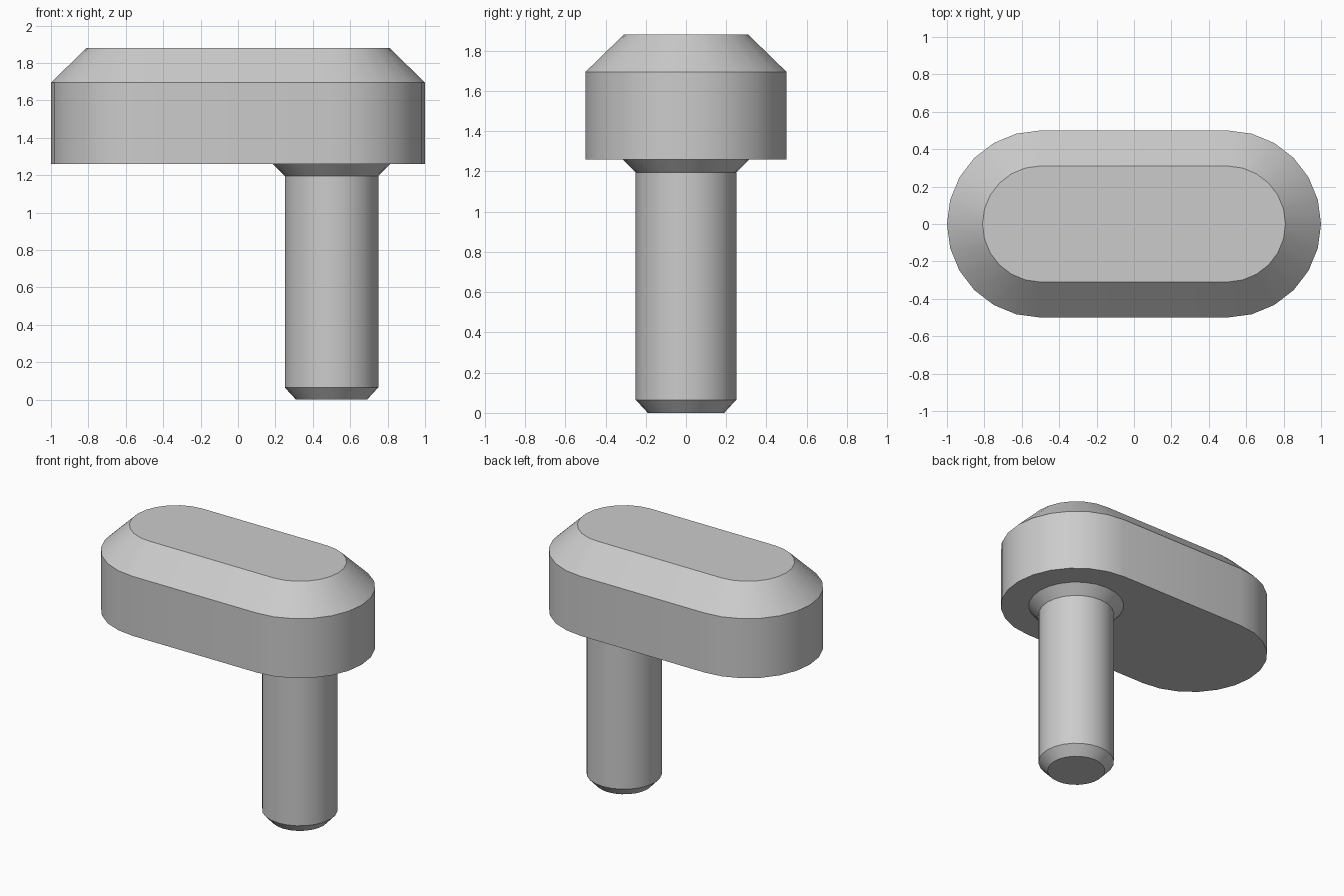
import bpy
import bmesh
from math import cos, sin, pi, radians

cube = bpy.data.objects.get("Cube")
if cube:
    bpy.data.objects.remove(cube, do_unlink=True)

# One plain grey for the whole part
grey = bpy.data.materials.new("plain grey")
grey.use_nodes = True
colour = (0.6, 0.6, 0.6, 1)
grey.diffuse_color = colour
grey.node_tree.nodes["Principled BSDF"].inputs["Base Color"].default_value = colour


def outline(radius, half_length, centre_x, segments):
    """Circle, or a slot shape when half_length is above zero."""
    points = []
    caps = [(1, -pi / 2), (-1, pi / 2)]
    for side, start in caps:
        last = segments // 2 + (1 if half_length else 0)
        for i in range(last):
            a = start + 2 * pi * i / segments
            points.append((centre_x + side * half_length + radius * cos(a),
                           radius * sin(a)))
    return points


def stacked_solid(name, profile, half_length, centre_x, segments):
    """Loft the outline through (radius, height) pairs and cap both ends."""
    bm = bmesh.new()
    rings = [[bm.verts.new((x, y, z))
              for x, y in outline(r, half_length, centre_x, segments)]
             for r, z in profile]
    count = len(rings[0])
    for low, high in zip(rings, rings[1:]):
        for i in range(count):
            j = (i + 1) % count
            bm.faces.new((low[i], low[j], high[j], high[i]))
    bm.faces.new(rings[0][::-1])
    bm.faces.new(rings[-1])
    bmesh.ops.recalc_face_normals(bm, faces=bm.faces)
    mesh = bpy.data.meshes.new(name)
    bm.to_mesh(mesh)
    bm.free()
    mesh.materials.append(grey)
    obj = bpy.data.objects.new(name, mesh)
    bpy.context.collection.objects.link(obj)
    bpy.ops.object.select_all(action="DESELECT")
    obj.select_set(True)
    bpy.context.view_layer.objects.active = obj
    bpy.ops.object.shade_smooth_by_angle(angle=radians(30))
    return obj


# Slot-shaped head with a chamfered top
stacked_solid("head", [(0.5, 1.26), (0.5, 1.695), (0.31, 1.88)],
              half_length=0.5, centre_x=0, segments=24)

# Offset pin with a chamfered tip and a flared collar under the head
stacked_solid("pin", [(0.19, 0), (0.25, 0.065), (0.25, 1.195), (0.315, 1.26)],
              half_length=0, centre_x=0.5, segments=24)
